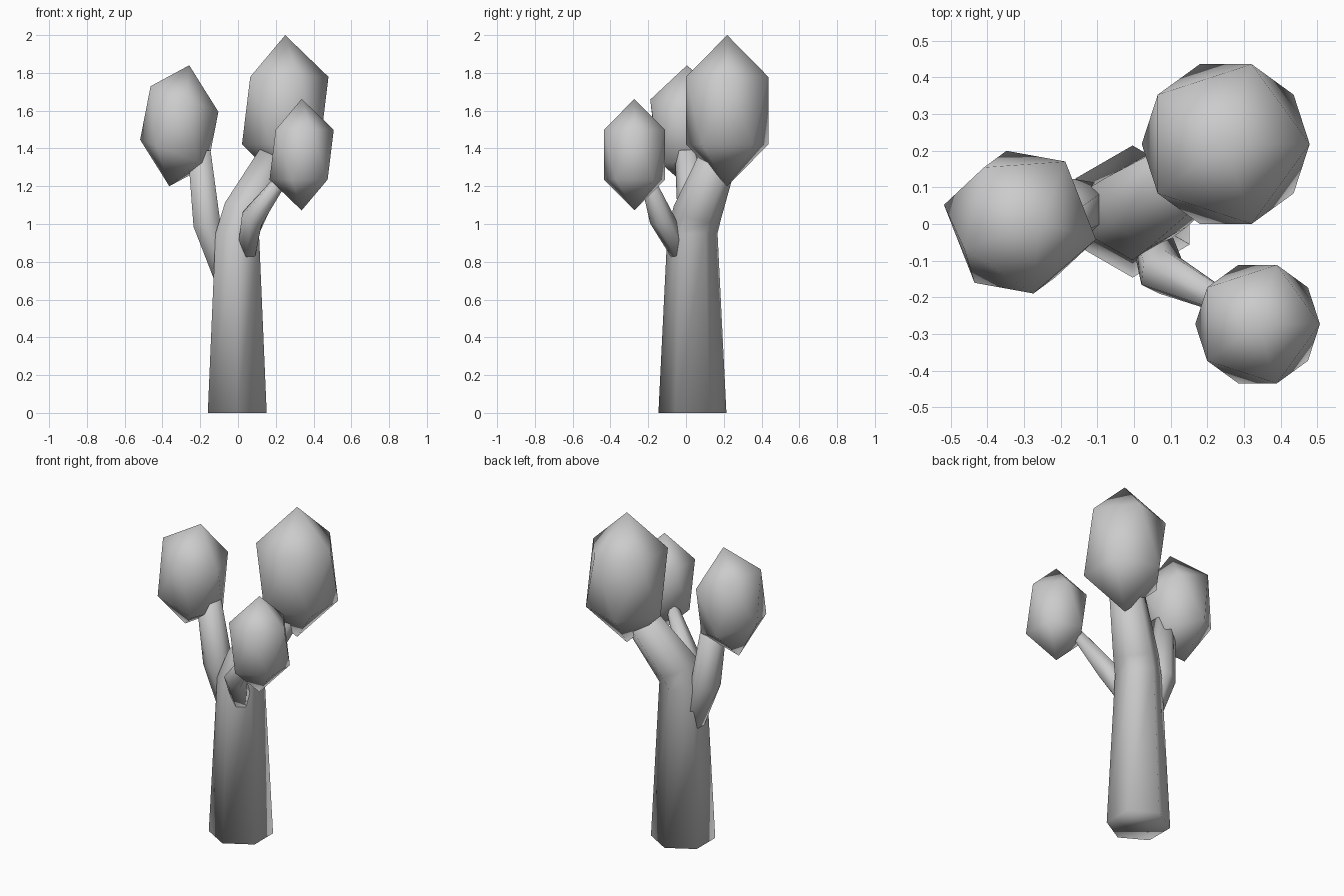
import bpy, bmesh, math
from mathutils import Vector, Matrix

cube = bpy.data.objects.get("Cube")
if cube:
    bpy.data.objects.remove(cube)

grey = bpy.data.materials.new("plain_grey")
grey.use_nodes = True
colour = (0.6, 0.6, 0.6, 1)
grey.diffuse_color = colour
grey.node_tree.nodes["Principled BSDF"].inputs["Base Color"].default_value = colour


def finish(name, bm):
    bmesh.ops.recalc_face_normals(bm, faces=bm.faces)
    for f in bm.faces:
        f.smooth = True
    mesh = bpy.data.meshes.new(name)
    bm.to_mesh(mesh)
    bm.free()
    mesh.materials.append(grey)
    obj = bpy.data.objects.new(name, mesh)
    bpy.context.collection.objects.link(obj)
    return obj


def crown(name, centre, radius, half_height, tilt=0, turn=0):
    """Faceted leaf ball, turned and tilted before it is stretched upwards."""
    bm = bmesh.new()
    bmesh.ops.create_icosphere(bm, subdivisions=1, radius=1)
    shape = (Matrix.Translation(centre)
             @ Matrix.Diagonal((radius, radius, half_height, 1))
             @ Matrix.Rotation(math.radians(tilt), 4, 'Y')
             @ Matrix.Rotation(math.radians(turn), 4, 'Z'))
    bm.transform(shape)
    return finish(name, bm)


def limb(name, stations, sides=6):
    """Tapered tube; each station is centre, radius and facing direction."""
    bm = bmesh.new()
    rings = []
    for centre, radius, axis in stations:
        turn = Vector((0, 0, 1)).rotation_difference(Vector(axis))
        ring = []
        for i in range(sides):
            a = math.tau * i / sides + math.pi / 2
            p = turn @ Vector((math.cos(a), math.sin(a), 0)) * radius
            ring.append(bm.verts.new(Vector(centre) + p))
        rings.append(ring)
    for low, high in zip(rings, rings[1:]):
        for i in range(sides):
            j = (i + 1) % sides
            bm.faces.new((low[i], low[j], high[j], high[i]))
    bm.faces.new(rings[0])
    bm.faces.new(rings[-1])
    return finish(name, bm)


# Trunk bending into the main crown
limb("trunk", [
    ((-0.004, 0.034, 0), 0.18, (0, 0, 1)),
    ((-0.004, 0.034, 0.95), 0.133, (0, 0, 1)),
    ((0.035, 0.06, 1.06), 0.13, (0.35, 0.3, 1)),
    ((0.2, 0.175, 1.36), 0.1, (0.5, 0.35, 1)),
])

# Side branches
limb("right_branch", [
    ((-0.03, 0.04, 0.6), 0.06, (-0.3, 0, 1)),
    ((-0.165, 0.04, 1.0), 0.083, (-0.2, 0, 1)),
    ((-0.205, 0.01, 1.38), 0.07, (-0.2, 0, 1)),
])
limb("left_branch", [
    ((0.045, -0.03, 0.85), 0.055, (0.2, -0.5, 1)),
    ((0.075, -0.13, 1.03), 0.066, (0.5, -0.5, 1)),
    ((0.24, -0.21, 1.25), 0.035, (0.7, -0.4, 1)),
])

# Leaf crowns
crown("main_crown", (0.25, 0.218, 1.6), 0.256, 0.4)
crown("left_crown", (0.337, -0.273, 1.367), 0.19, 0.295)
crown("right_crown", (-0.311, 0.005, 1.52), 0.218, 0.33, tilt=14, turn=-14)
